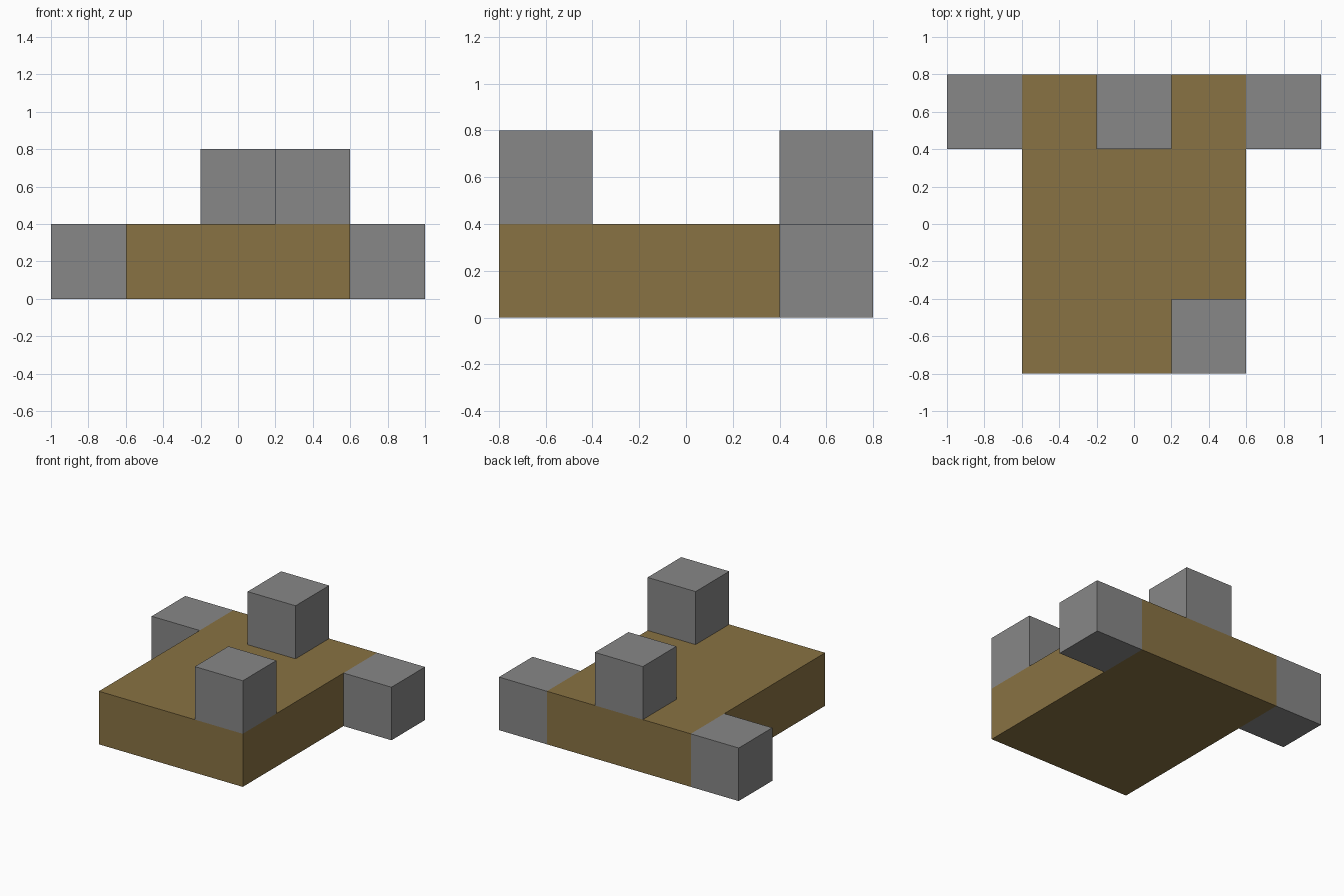
import bpy
import bmesh
from mathutils import Vector

cube = bpy.data.objects.get("Cube")
if cube:
    bpy.data.objects.remove(cube, do_unlink=True)


def material(name, rgb):
    mat = bpy.data.materials.new(name)
    mat.use_nodes = True
    color = (*rgb, 1.0)
    mat.diffuse_color = color
    mat.node_tree.nodes["Principled BSDF"].inputs["Base Color"].default_value = color
    return mat


def box(name, center, size, mat):
    bm = bmesh.new()
    bmesh.ops.create_cube(bm, size=1.0)
    bmesh.ops.scale(bm, vec=Vector(size), verts=bm.verts)
    mesh = bpy.data.meshes.new(name)
    bm.to_mesh(mesh)
    bm.free()
    mesh.materials.append(mat)
    obj = bpy.data.objects.new(name, mesh)
    obj.location = center
    bpy.context.collection.objects.link(obj)
    return obj


brown = material("earth brown", (0.25, 0.17, 0.056))
gray = material("stone gray", (0.245, 0.245, 0.245))

UNIT = 0.4  # edge of one block

# Broad slab
box("base_slab", (0, 0, UNIT / 2), (3 * UNIT, 4 * UNIT, UNIT), brown)

# Stone blocks, placed in block units: x, y, layer
blocks = {
    "left_side_block": (2, 1.5, 0),
    "right_side_block": (-2, 1.5, 0),
    "back_top_block": (0, 1.5, 1),
    "front_corner_block": (1, -1.5, 1),
}
for name, (x, y, layer) in blocks.items():
    box(name, (x * UNIT, y * UNIT, (layer + 0.5) * UNIT), (UNIT,) * 3, gray)
